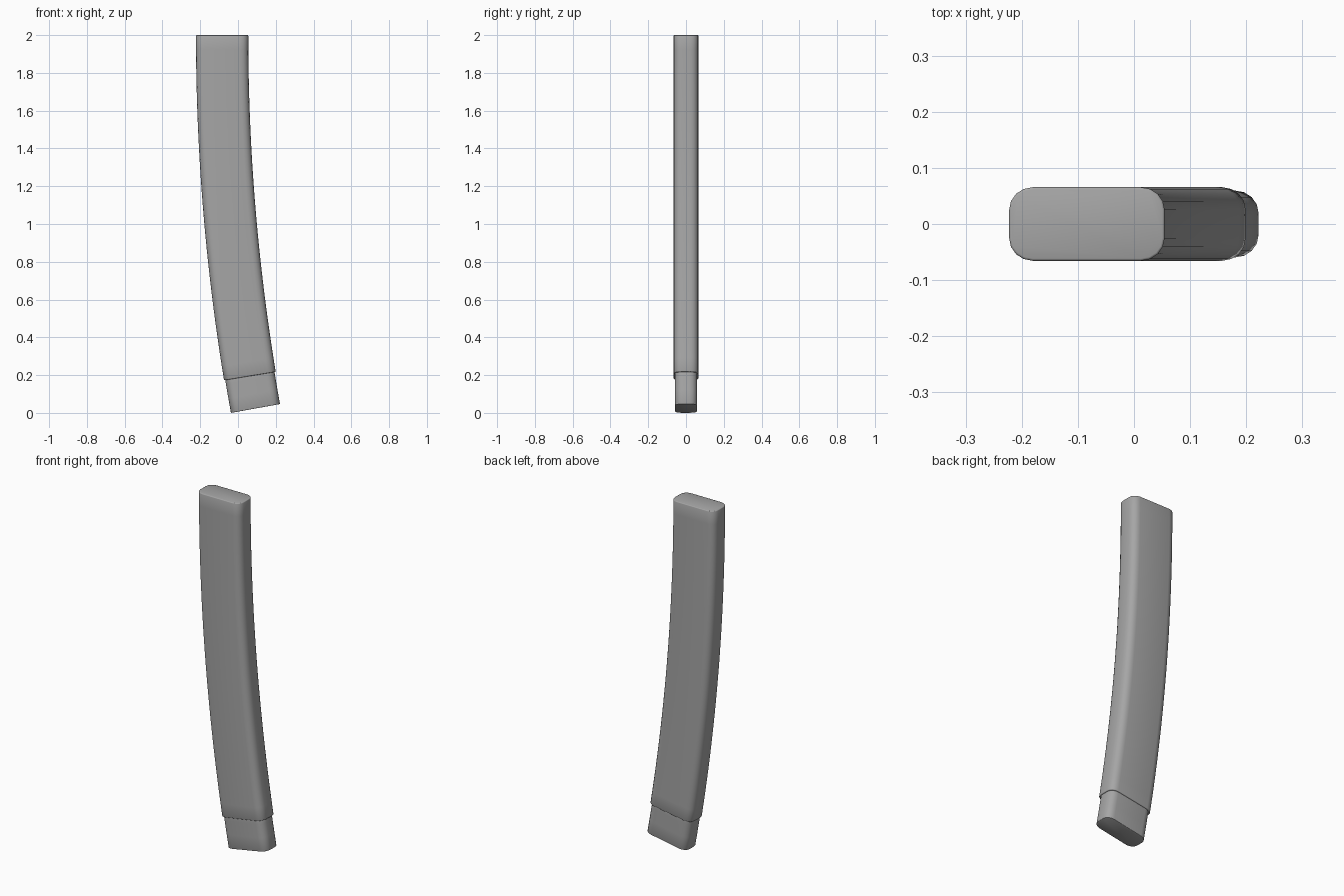
import bpy, bmesh
from math import sin, cos, pi, asin, radians

if "Cube" in bpy.data.objects:
    bpy.data.objects.remove(bpy.data.objects["Cube"])

RADIUS = 11.16            # bend radius of the centre line
TOP_X = -0.084            # centre line at the top
TOP_Z = 2.0
END = asin(TOP_Z / (RADIUS + 0.132))

grey = bpy.data.materials.new("steel grey")
grey.use_nodes = True
colour = (0.38, 0.38, 0.38, 1)
grey.diffuse_color = colour
grey.node_tree.nodes["Principled BSDF"].inputs["Base Color"].default_value = colour


def section(width, depth, rx, ry, steps=4):
    """Rounded rectangle outline, counter-clockwise."""
    points = []
    for quarter, (sx, sy) in enumerate([(1, 1), (-1, 1), (-1, -1), (1, -1)]):
        for i in range(steps + 1):
            a = (quarter + i / steps) * pi / 2
            points.append((sx * (width / 2 - rx) + rx * cos(a),
                           sy * (depth / 2 - ry) + ry * sin(a)))
    return points


def curved_tube(name, width, depth, start, end, rings, bevel):
    """Sweep the rounded section along the bend, with closed ends."""
    bm = bmesh.new()
    loops = []
    for k in range(rings + 1):
        a = start + (end - start) * k / rings
        loops.append([bm.verts.new((TOP_X + RADIUS - (RADIUS - u) * cos(a), v,
                                    TOP_Z - (RADIUS - u) * sin(a)))
                      for u, v in section(width, depth, 0.042, 0.04)])
    n = len(loops[0])
    for upper, lower in zip(loops, loops[1:]):
        for i in range(n):
            j = (i + 1) % n
            bm.faces.new((upper[i], lower[i], lower[j], upper[j]))
    caps = [bm.faces.new(loops[0]), bm.faces.new(loops[-1][::-1])]
    bmesh.ops.recalc_face_normals(bm, faces=bm.faces[:])
    # Softly broken end edges
    rims = [e for f in caps for e in f.edges]
    bmesh.ops.bevel(bm, geom=rims, offset=bevel, segments=2,
                    profile=0.5, affect='EDGES')
    mesh = bpy.data.meshes.new(name)
    bm.to_mesh(mesh)
    bm.free()
    mesh.materials.append(grey)
    obj = bpy.data.objects.new(name, mesh)
    bpy.context.collection.objects.link(obj)
    bpy.ops.object.select_all(action='DESELECT')
    obj.select_set(True)
    bpy.context.view_layer.objects.active = obj
    bpy.ops.object.shade_smooth_by_angle(angle=radians(50))
    return obj


# Long curved body and the narrower plug at its lower end
body_end = asin((TOP_Z - 0.195) / RADIUS)
curved_tube("curved_body", 0.277, 0.131, 0, body_end, 24, 0.004)
curved_tube("lower_plug", 0.264, 0.119, body_end - radians(0.3), END, 3, 0.002)
